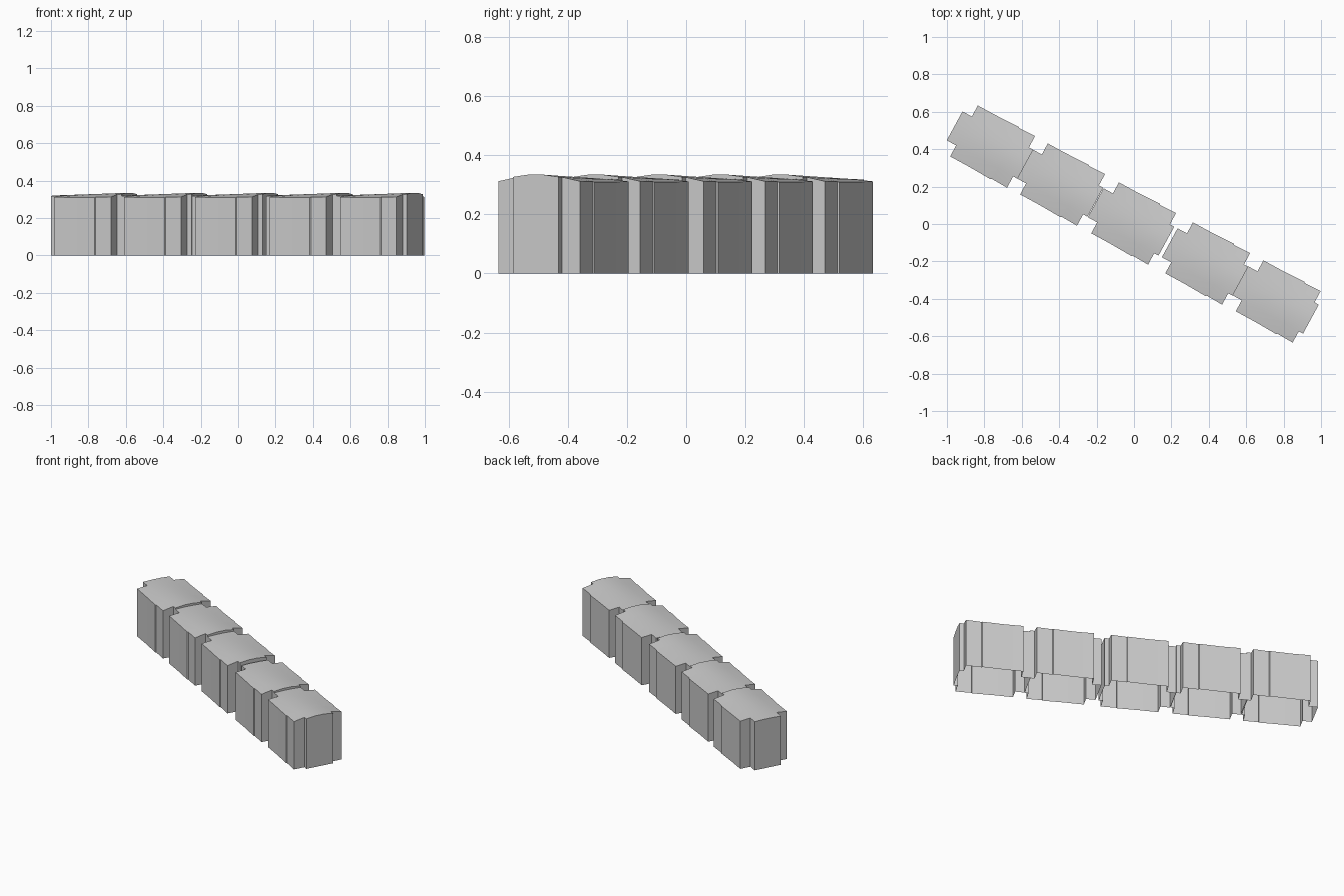
import bpy, bmesh, math
from mathutils import Matrix

if "Cube" in bpy.data.objects:
    bpy.data.objects.remove(bpy.data.objects["Cube"])

ANGLE = math.radians(-28.5)
CENTRES = [(-.770, .422), (-.396, .219), (-.016, .011), (.380, -.203), (.757, -.406)]

# Stations along the block: position, half width of the side walls
STATIONS = [(-.215, None), (-.158, .155), (-.045, .155), (.090, .159),
            (.094, .154), (.189, .157), (.215, None)]
STUB = .088                      # half width of the narrow end connectors
CROWN = [-.03, .03]


def roof_z(u, v):
    """Arched roof that rises towards the right end."""
    t = (u + .215) / .43
    apex = .321 + .015 * t
    edge = .313 - .004 * math.sin(math.pi * t)
    s = min(abs(v) / .157, 1)
    return edge + (apex - edge) * (1 - s ** 1.6)


def make_block(name, centre):
    bm = bmesh.new()
    rows = []
    for u, half in STATIONS:
        vs = [-STUB] + CROWN + [STUB]
        if half:
            vs = [-half] + vs + [half]
        row = [bm.verts.new((u, v, roof_z(u, v))) for v in vs]
        rows.append(row if half else [None] + row + [None])
    # arched roof
    for a, b in zip(rows, rows[1:]):
        for i in range(5):
            quad = (a[i], b[i], b[i + 1], a[i + 1])
            if all(quad):
                bm.faces.new(quad)
    # vertical walls, open underneath
    rim = [e for e in bm.edges if e.is_boundary]
    new = bmesh.ops.extrude_edge_only(bm, edges=rim)["geom"]
    for v in new:
        if isinstance(v, bmesh.types.BMVert):
            v.co.z = 0
    bmesh.ops.recalc_face_normals(bm, faces=bm.faces)
    roof = max(bm.faces, key=lambda f: f.calc_center_median().z)
    if roof.normal.z < 0:
        bmesh.ops.reverse_faces(bm, faces=bm.faces)
    mesh = bpy.data.meshes.new(name)
    bm.to_mesh(mesh)
    bm.free()
    ob = bpy.data.objects.new(name, mesh)
    bpy.context.collection.objects.link(ob)
    ob.matrix_world = Matrix.Translation((*centre, 0)) @ Matrix.Rotation(ANGLE, 4, 'Z')
    bpy.ops.object.select_all(action='DESELECT')
    ob.select_set(True)
    bpy.context.view_layer.objects.active = ob
    bpy.ops.object.shade_smooth_by_angle(angle=math.radians(30))


# Row of five equal blocks
for i, c in enumerate(CENTRES):
    make_block(f"wall_block_{i + 1}", c)
